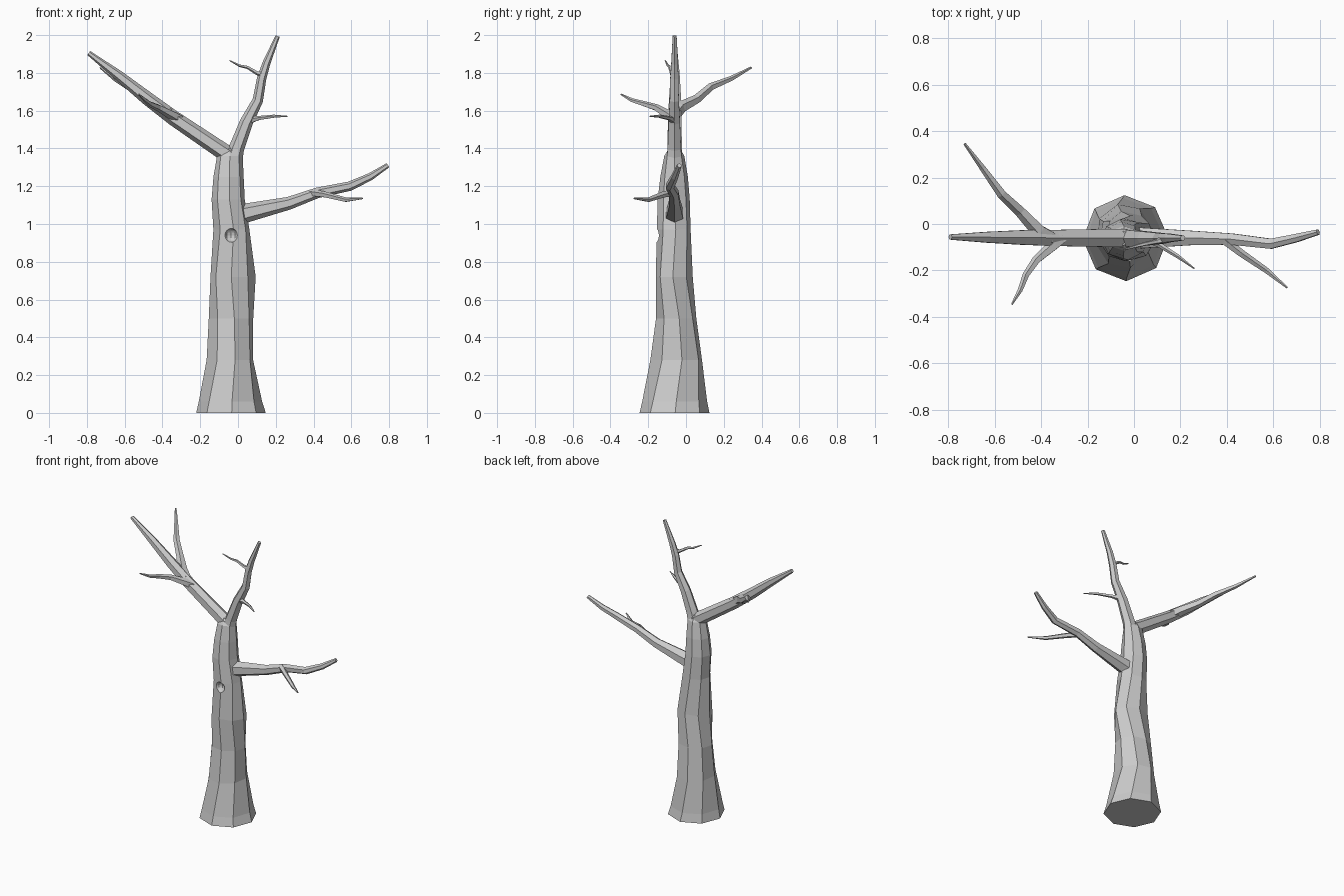
import bpy, bmesh
from math import cos, sin, tau
from mathutils import Vector


def skin(name, rings):
    """Flat-shaded closed tube through a list of vertex rings."""
    bm = bmesh.new()
    rows = [[bm.verts.new(p) for p in ring] for ring in rings]
    n = len(rows[0])
    for a, b in zip(rows, rows[1:]):
        for i in range(n):
            j = (i + 1) % n
            bm.faces.new((a[i], a[j], b[j], b[i]))
    bm.faces.new(rows[0][::-1])
    bm.faces.new(rows[-1])
    bmesh.ops.recalc_face_normals(bm, faces=bm.faces)
    mesh = bpy.data.meshes.new(name)
    bm.to_mesh(mesh)
    bm.free()
    obj = bpy.data.objects.new(name, mesh)
    bpy.context.collection.objects.link(obj)
    return obj


def branch(name, path, sides=6):
    """Tapered tube; path points are (x, y, z, radius)."""
    pts = [Vector(p[:3]) for p in path]
    rings = []
    for i, p in enumerate(pts):
        t = (pts[min(i + 1, len(pts) - 1)] - pts[max(i - 1, 0)]).normalized()
        side = t.cross(Vector((0, 1, 0))).normalized()
        up = side.cross(t)
        r = path[i][3]
        rings.append([p + r * (side * cos(tau * k / sides) + up * sin(tau * k / sides))
                      for k in range(sides)])
    return skin(name, rings)


# Trunk: octagonal rings (z, centre x, centre y, radius x, radius y, twist)
levels = [(0.00, -.037, -.061, .184, .185, .02), (0.06, -.040, -.060, .168, .172, .05),
          (0.28, -.043, -.052, .126, .140, .22), (0.50, -.037, -.052, .119, .108, .15),
          (0.72, -.026, -.062, .120, .098, -.08), (0.97, -.035, -.065, .096, .090, .12),
          (1.13, -.052, -.065, .088, .085, .08), (1.25, -.050, -.063, .080, .073, .05),
          (1.36, -.043, -.062, .068, .053, 0), (1.40, -.045, -.061, .025, .030, 0)]
trunk = skin("trunk", [[(cx + rx * cos(tau * k / 8 + tw), cy + ry * sin(tau * k / 8 + tw), z)
                        for k in range(8)] for z, cx, cy, rx, ry, tw in levels])

# Knot hole carved in the front of the trunk
bpy.ops.mesh.primitive_uv_sphere_add(segments=10, ring_count=8, radius=.037,
                                     location=(-.037, -.157, .94))
cutter = bpy.context.object
cutter.name = "knot_hole_cutter"
mod = trunk.modifiers.new("knot_hole", 'BOOLEAN')
mod.operation = 'DIFFERENCE'
mod.solver = 'EXACT'
mod.object = cutter
bpy.context.view_layer.objects.active = trunk
bpy.ops.object.modifier_apply(modifier=mod.name)
bpy.data.objects.remove(cutter)

# Main limbs
branch("left_limb", [(-.04, -.06, 1.36, .045), (-.08, -.06, 1.385, .045), (-.34, -.06, 1.56, .040),
                     (-.48, -.058, 1.665, .036), (-.63, -.057, 1.785, .027),
                     (-.79, -.056, 1.905, .013)])
branch("top_limb", [(-.03, -.062, 1.31, .050), (-.008, -.062, 1.40, .041), (.045, -.062, 1.54, .035),
                    (.105, -.062, 1.655, .028), (.125, -.062, 1.77, .025),
                    (.15, -.06, 1.85, .021), (.21, -.06, 1.995, .012)])
branch("right_limb", [(-.01, -.06, 1.045, .055), (.05, -.06, 1.06, .050), (.27, -.06, 1.11, .034),
                      (.42, -.065, 1.165, .028), (.59, -.085, 1.20, .025),
                      (.70, -.06, 1.25, .020), (.792, -.035, 1.31, .013)])

# Side shoots
branch("left_back_shoot", [(-.36, -.06, 1.58, .035), (-.41, -.03, 1.615, .033),
                           (-.49, .055, 1.66, .025), (-.57, .13, 1.725, .021),
                           (-.65, .24, 1.77, .014), (-.728, .345, 1.828, .006)], 5)
branch("left_front_shoot", [(-.31, -.06, 1.555, .028), (-.345, -.09, 1.575, .026),
                            (-.42, -.155, 1.615, .019), (-.465, -.22, 1.635, .015),
                            (-.49, -.285, 1.655, .011), (-.525, -.345, 1.687, .004)], 5)
branch("right_shoot", [(.39, -.07, 1.165, .020), (.46, -.125, 1.155, .017),
                       (.57, -.20, 1.128, .013), (.66, -.275, 1.135, .004)], 5)

# Upper twigs
branch("upper_right_twig", [(.065, -.065, 1.55, .020), (.11, -.09, 1.56, .012),
                            (.19, -.14, 1.57, .009), (.26, -.192, 1.57, .003)], 5)
branch("upper_left_twig", [(.13, -.065, 1.79, .018), (.10, -.075, 1.80, .011),
                           (.05, -.085, 1.83, .009), (.01, -.095, 1.838, .007),
                           (-.045, -.11, 1.866, .003)], 5)
